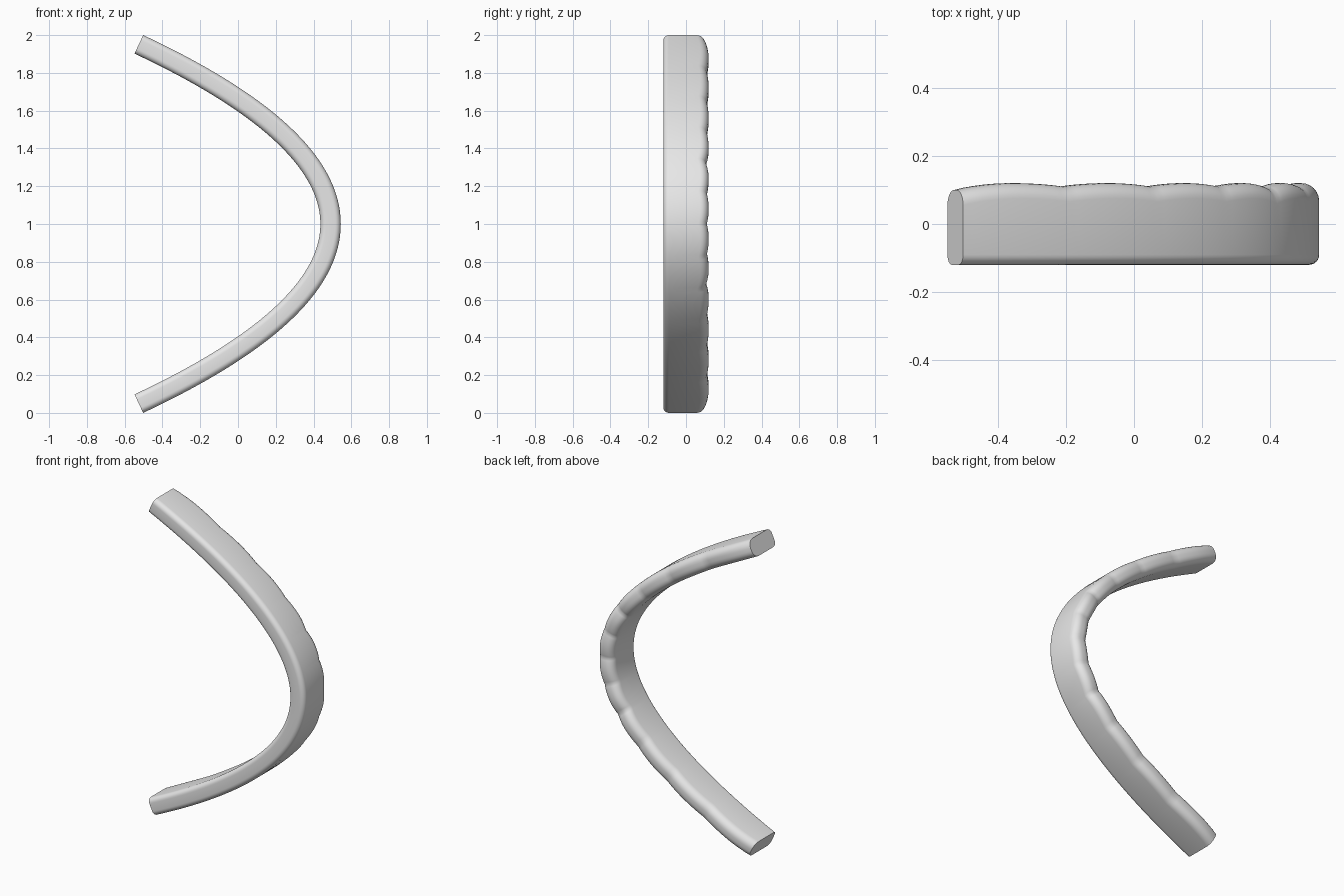
import bpy, bmesh, math
from mathutils import Vector

cube = bpy.data.objects.get("Cube")
if cube:
    bpy.data.objects.remove(cube)

HALF_T = 0.054      # half thickness of the band
HALF_W = 0.12       # half depth of the band
SCALLOPS = 12
STEPS = 12          # rings per scallop
RINGS = SCALLOPS * STEPS


def arc(cx, cy, r, start):
    """Quarter-round corner of the cross-section."""
    angles = [math.radians(start + 15 * i) for i in range(7)]
    return [(cx + r * math.cos(a), cy + r * math.sin(a)) for a in angles]


def section():
    """Rounded rectangle, softer on the scalloped back edge."""
    f, b = 0.03, 0.045
    return (arc(HALF_T - b, HALF_W - b, b, 0) + arc(b - HALF_T, HALF_W - b, b, 90)
            + arc(f - HALF_T, f - HALF_W, f, 180) + arc(HALF_T - f, f - HALF_W, f, 270))


def back_dip(i):
    """How far the back edge sinks at ring i, deepest between scallops."""
    u = i / STEPS
    nearest = round(u)
    if nearest in (0, SCALLOPS):
        depth = 0.02
    elif nearest in (4, 8):
        depth = 0.016
    else:
        depth = 0.01
    return depth * (1 - abs(math.sin(math.pi * u)) ** 0.8)


# Parabolic band: sweep the cross-section along the arch
bm = bmesh.new()
profile = section()
rings = []
for i in range(RINGS + 1):
    t = 2 * i / RINGS - 1
    centre = Vector((0.49 - 1.015 * t * t, 0, 1 + 0.951 * t))
    normal = Vector((0.951, 0, 2.03 * t)).normalized()
    ring = []
    for n, y in profile:
        if y > 0:
            y -= back_dip(i)
        ring.append(bm.verts.new(centre + normal * n + Vector((0, y, 0))))
    rings.append(ring)

count = len(profile)
for a, b in zip(rings, rings[1:]):
    for j in range(count):
        k = (j + 1) % count
        bm.faces.new((a[j], a[k], b[k], b[j]))
bm.faces.new(rings[0])
bm.faces.new(rings[-1])
bmesh.ops.recalc_face_normals(bm, faces=bm.faces)

mesh = bpy.data.meshes.new("scalloped_arch")
bm.to_mesh(mesh)
bm.free()
arch = bpy.data.objects.new("scalloped_arch", mesh)
bpy.context.collection.objects.link(arch)

# Plain grey material
grey = bpy.data.materials.new("light_grey")
grey.use_nodes = True
colour = (0.8, 0.8, 0.8, 1)
grey.diffuse_color = colour
for node in grey.node_tree.nodes:
    if node.type == 'BSDF_PRINCIPLED':
        node.inputs["Base Color"].default_value = colour
mesh.materials.append(grey)

# Smooth sides with crisp end caps
bpy.ops.object.select_all(action='DESELECT')
arch.select_set(True)
bpy.context.view_layer.objects.active = arch
bpy.ops.object.shade_smooth_by_angle(angle=math.radians(40))
